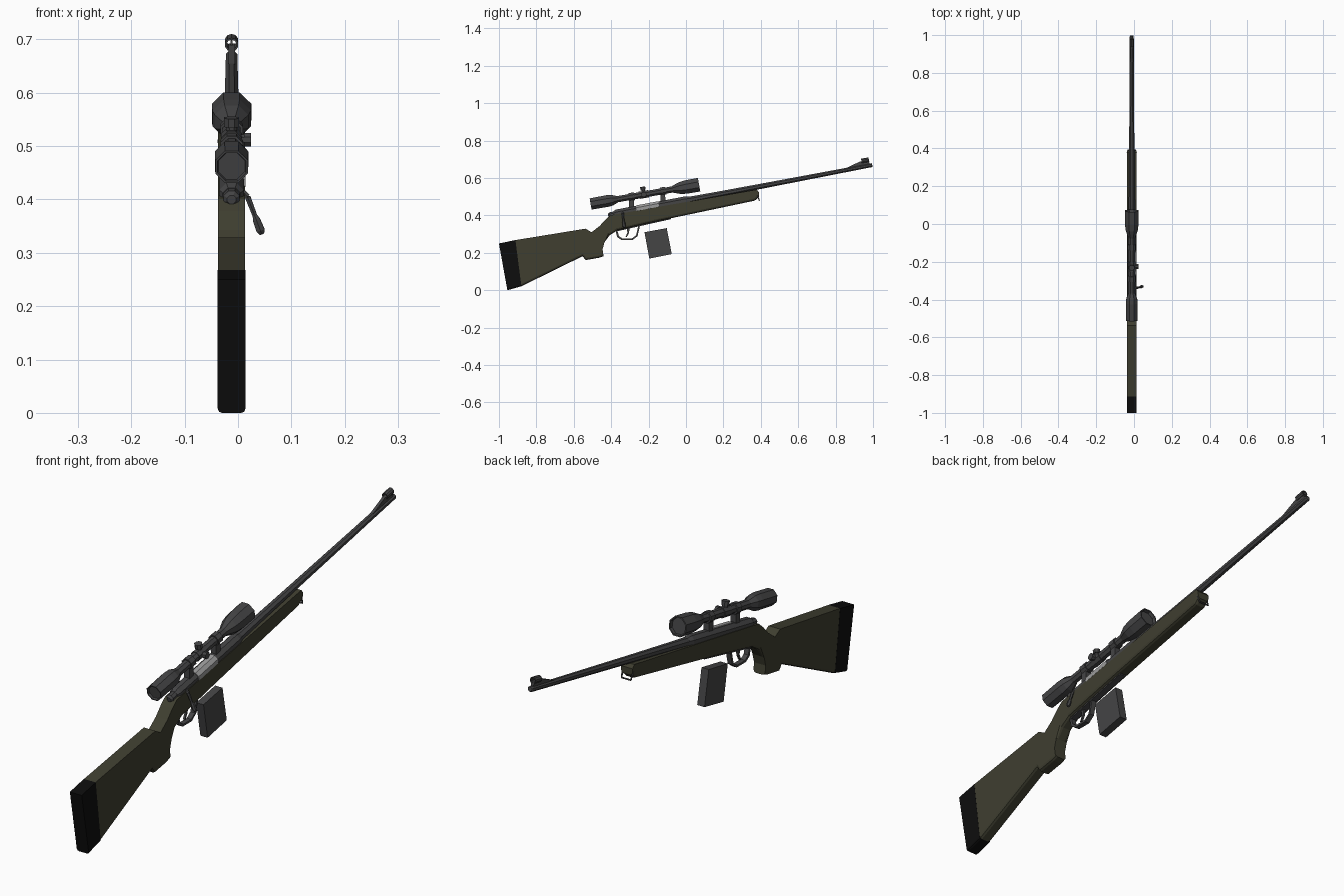
import bpy, bmesh, math
from mathutils import Vector

if "Cube" in bpy.data.objects:
    bpy.data.objects.remove(bpy.data.objects["Cube"])

CX = -0.012  # x of the rifle's centre plane


def material(name, r, g, b):
    m = bpy.data.materials.new(name)
    m.diffuse_color = (r, g, b, 1)
    m.use_nodes = True
    m.node_tree.nodes["Principled BSDF"].inputs["Base Color"].default_value = m.diffuse_color
    return m


OLIVE = material("olive_stock", 0.050, 0.049, 0.030)
METAL = material("dark_metal", 0.058, 0.058, 0.060)
BLACK = material("black_rubber", 0.004, 0.004, 0.004)
STEEL = material("bright_steel", 0.33, 0.33, 0.33)


def finish(bm, name, mat):
    bmesh.ops.recalc_face_normals(bm, faces=bm.faces)
    me = bpy.data.meshes.new(name)
    bm.to_mesh(me)
    bm.free()
    me.materials.append(mat)
    ob = bpy.data.objects.new(name, me)
    bpy.context.collection.objects.link(ob)
    return ob


def prism(name, pts, half, mat, round_under=0.0):
    """Side outline (y, z) extruded across x; optionally rounds the lower rims."""
    bm = bmesh.new()
    face = bm.faces.new([bm.verts.new((CX - half, y, z)) for y, z in pts])
    ext = bmesh.ops.extrude_face_region(bm, geom=[face])
    for v in ext["geom"]:
        if isinstance(v, bmesh.types.BMVert):
            v.co.x = CX + half
    bmesh.ops.recalc_face_normals(bm, faces=bm.faces)
    bm.normal_update()
    if round_under:
        rims = [e for e in bm.edges
                if abs(e.verts[0].co.x - e.verts[1].co.x) < 1e-5
                and any(abs(f.normal.x) < 0.5 and f.normal.z < -0.3 for f in e.link_faces)]
        bmesh.ops.bevel(bm, geom=rims, offset=round_under, segments=2, profile=0.5,
                        affect='EDGES', clamp_overlap=True)
    return finish(bm, name, mat)


def lathe(name, p0, p1, stations, mat, sides=8, caps=True):
    """Rings of (fraction along p0-p1, radius) joined into a turned part."""
    p0, p1 = Vector(p0), Vector(p1)
    d = (p1 - p0).normalized()
    ref = Vector((1, 0, 0)) if abs(d.x) < 0.7 else Vector((0, 0, 1))
    u = (ref - d * ref.dot(d)).normalized()
    w = d.cross(u)
    bm = bmesh.new()
    rings = []
    for t, r in stations:
        c = p0.lerp(p1, t)
        ring = []
        for i in range(sides):
            a = 2 * math.pi * (i + 0.5) / sides
            ring.append(bm.verts.new(c + r * (u * math.cos(a) + w * math.sin(a))))
        rings.append(ring)
    for a, b in zip(rings, rings[1:]):
        for i in range(sides):
            j = (i + 1) % sides
            bm.faces.new((a[i], a[j], b[j], b[i]))
    if caps:
        bm.faces.new(rings[0])
        bm.faces.new(rings[-1])
    else:
        bmesh.ops.remove_doubles(bm, verts=bm.verts, dist=1e-6)
    return finish(bm, name, mat)


def bore(y):
    """Point on the barrel axis."""
    return Vector((CX, y, 0.400 + 0.191 * (y + 0.414)))


def sight_line(y):
    """Point on the scope axis."""
    return Vector((CX, y, 0.461 + 0.178 * (y + 0.51)))


def along(y0, y1, pairs):
    return [((y - y0) / (y1 - y0), r) for y, r in pairs]


# Stock with comb notch and pistol grip
prism("stock", [
    (-.912, .268), (-.537, .329), (-.505, .310), (-.462, .343), (-.43, .378), (-.403, .401),
    (.378, .538), (.389, .525), (.389, .498), (.368, .479), (-.141, .372), (-.248, .348),
    (-.366, .321), (-.408, .294), (-.436, .256), (-.446, .219), (-.441, .182), (-.462, .174),
    (-.537, .161), (-.553, .182), (-.88, .021)], 0.0255, OLIVE, 0.011)
prism("butt_pad", [(-1.0, .25), (-.912, .268), (-.88, .021), (-.955, .0)], 0.026, BLACK, 0.008)

# Bolt shroud, receiver and barrel share one axis
lathe("bolt_shroud", bore(-.416), bore(-.34),
      along(-.416, -.34, [(-.416, .009), (-.408, .016), (-.34, .018)]), METAL)
lathe("receiver", bore(-.385), bore(.02),
      along(-.385, .02, [(-.385, .018), (-.37, .025), (0, .025), (.02, .019)]), METAL)
lathe("barrel", bore(0), bore(.996),
      along(0, .996, [(0, .019), (.15, .017), (.38, .0150), (.992, .0115), (.996, .009)]), METAL)

# Bright bolt body showing at the ejection port on the right
off = Vector((.005, 0, .004))
lathe("bolt_body", bore(-.265) + off, bore(-.145) + off, [(0, .0225), (1, .0225)], STEEL)

# Bolt handle and knob
root = (CX + .015, -.338, .418)
elbow = (CX + .030, -.338, .405)
tip = (.045, -.330, .335)
lathe("bolt_handle_root", root, elbow, [(0, .007), (1, .006)], METAL, 6)
lathe("bolt_handle", elbow, tip, [(0, .006), (.5, .005), (.62, .008), (.9, .009), (1, .005)], METAL, 6)

# Scope with recessed lenses
a, b = -.51, .07
lathe("scope", sight_line(a), sight_line(b), along(a, b, [
    (-.502, .027), (-.51, .029), (-.51, .033), (-.42, .034), (-.395, .031), (-.365, .018),
    (-.075, .018), (-.035, .034), (.0, .039), (.07, .040), (.07, .035), (.058, .033)]), METAL)
hub = sight_line(-.225)
up = Vector((0, -.178, 1)).normalized()
lathe("scope_turret_housing", sight_line(-.25), sight_line(-.20), [(0, .021), (1, .021)], METAL)
lathe("top_turret", hub, hub + up * .042, [(0, .011), (.6, .011), (.6, .015), (1, .015)], METAL)
lathe("side_turret", hub, hub + Vector((.036, 0, 0)),
      [(0, .011), (.65, .011), (.65, .014), (1, .014)], METAL)

# Scope mounts: ring plus post
for label, y in (("rear", -.29), ("front", -.122)):
    lathe(label + "_scope_ring", sight_line(y - .014), sight_line(y + .014),
          [(0, .023), (1, .023)], METAL)
    zt, zb = sight_line(y).z, bore(y).z + .012
    prism(label + "_scope_post",
          [(y - .014, zb), (y + .012, zb + .004), (y + .010, zt), (y - .016, zt - .004)],
          .012, METAL)

# Front sight: ramp, hood and blade
prism("front_sight_ramp", [(.845, .648), (.93, .688), (.978, .692), (.983, .668), (.86, .645)],
      .006, METAL)
h0, h1 = Vector((CX, .938, .690)), Vector((CX, .978, .6975))
lathe("front_sight_hood", h0, h1,
      [(0, .013), (1, .013), (1, .0095), (0, .0095), (0, .013)], METAL, 10, caps=False)
prism("front_sight_blade", [(.950, .68), (.950, .698), (.962, .700), (.962, .68)], .002, METAL)

# Trigger group
outer = [(-.378, .324), (-.368, .284), (-.344, .268), (-.287, .268), (-.259, .289), (-.246, .345)]
inner = [(-.368, .324), (-.359, .290), (-.340, .276), (-.290, .276), (-.267, .293), (-.255, .345)]
prism("trigger_guard", outer + inner[::-1], .010, METAL)
prism("trigger", [(-.318, .335), (-.302, .335), (-.304, .308), (-.316, .285), (-.323, .285),
                  (-.313, .308)], .004, METAL)
prism("floor_plate", [(-.378, .325), (-.245, .356), (-.08, .392), (-.08, .380), (-.245, .343),
                      (-.378, .313)], .013, METAL)

# Detached magazine hanging below the stock
prism("magazine", [(-.222, .310), (-.103, .332), (-.076, .193), (-.196, .169)], .016, METAL)

# Sling loop at the fore-end
loop = [(CX - .024, .380, .512), (CX - .020, .392, .480), (CX + .020, .392, .480),
        (CX + .024, .380, .512)]
for i in range(4):
    lathe(f"sling_loop_{i + 1}", loop[i], loop[(i + 1) % 4], [(0, .003), (1, .003)], METAL, 6)
